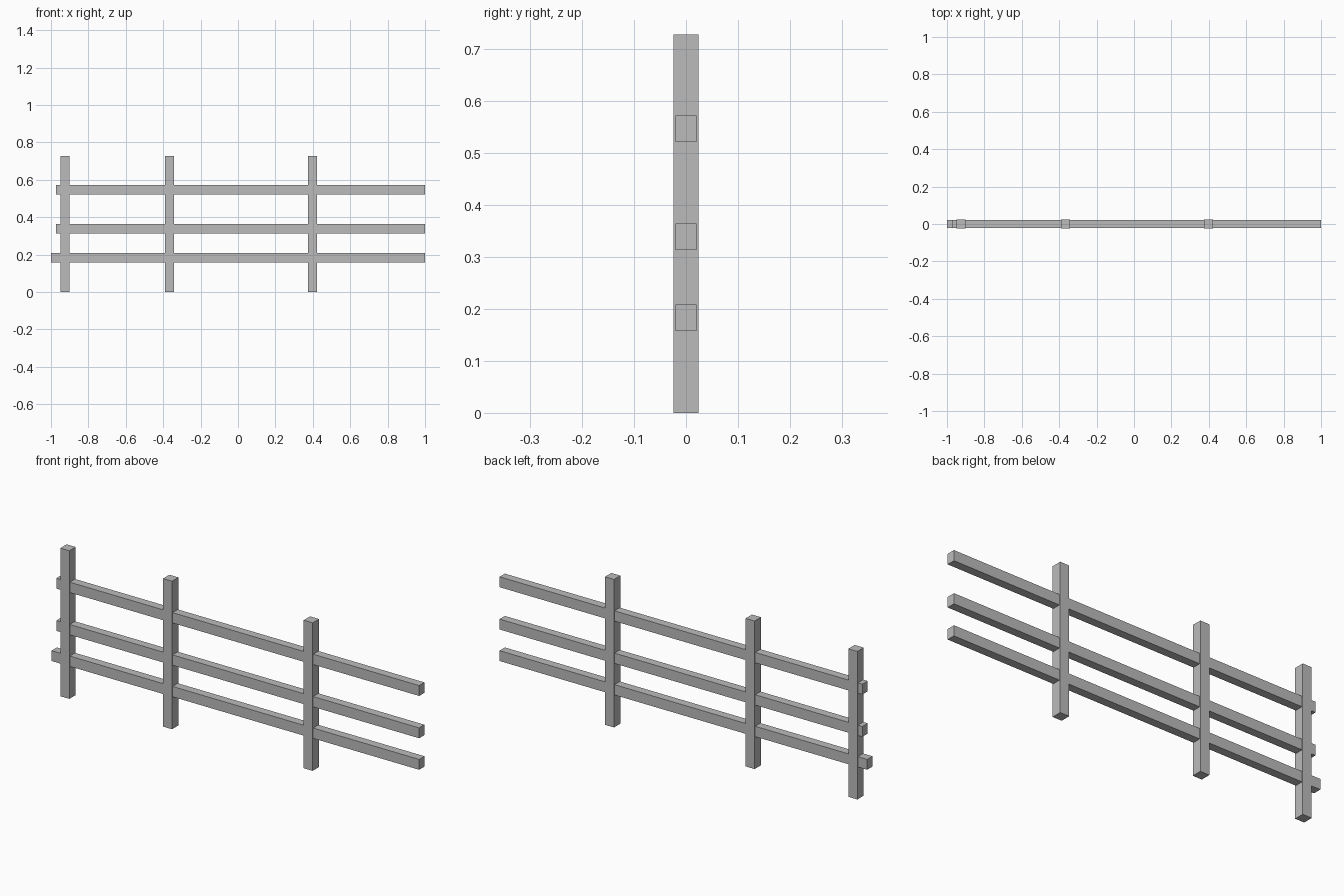
import bpy

cube = bpy.data.objects.get("Cube")
if cube:
    bpy.data.objects.remove(cube, do_unlink=True)

# Single plain grey for the whole fence
grey = bpy.data.materials.new("plain_grey")
grey.use_nodes = True
colour = (0.5, 0.5, 0.5, 1)
grey.diffuse_color = colour
grey.node_tree.nodes["Principled BSDF"].inputs["Base Color"].default_value = colour


def beam(name, x0, x1, depth, z0, z1):
    """Square-edged timber centred on y = 0."""
    bpy.ops.mesh.primitive_cube_add(size=1, location=((x0 + x1) / 2, 0, (z0 + z1) / 2))
    obj = bpy.context.object
    obj.name = name
    obj.scale = (x1 - x0, depth, z1 - z0)
    bpy.ops.object.transform_apply(location=False, rotation=False, scale=True)
    obj.data.materials.append(grey)
    return obj


# Upright posts
POST = 0.049
for name, x in (("right_post", -0.925), ("middle_post", -0.366), ("left_post", 0.399)):
    beam(name, x - POST / 2, x + POST / 2, POST, 0, 0.728)

# Horizontal rails, the lowest reaching a little further
RAIL_DEPTH, RAIL_HEIGHT = 0.041, 0.051
for name, start, z in (("bottom_rail", -1.0, 0.158),
                       ("middle_rail", -0.974, 0.313),
                       ("top_rail", -0.974, 0.521)):
    beam(name, start, 1.0, RAIL_DEPTH, z, z + RAIL_HEIGHT)
